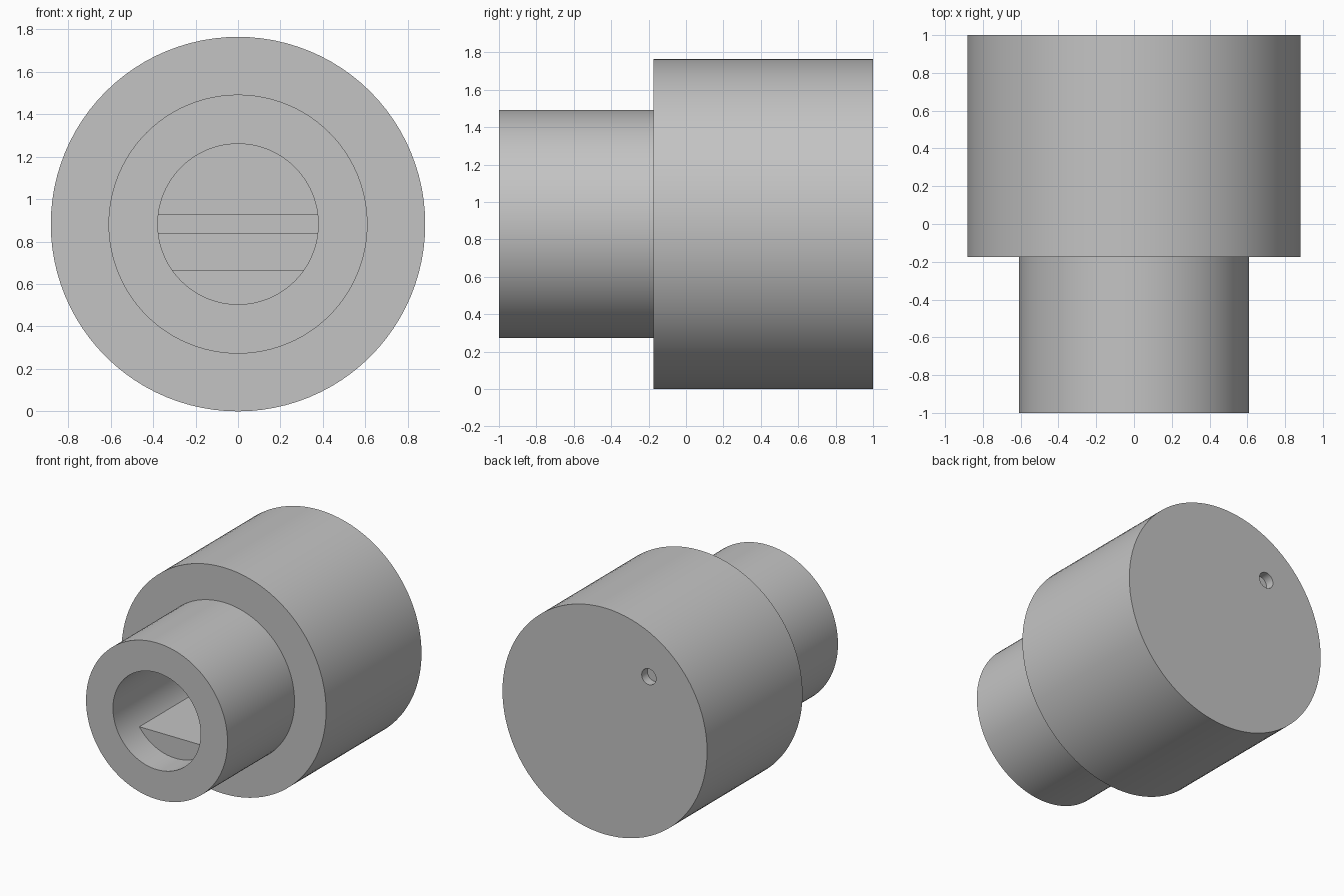
import bpy, bmesh, math
from mathutils import Vector, Matrix

cube = bpy.data.objects.get("Cube")
if cube:
    bpy.data.objects.remove(cube, do_unlink=True)

RADIUS = 0.882      # grip radius, also the height of the axis
NECK = 0.61
BORE = 0.378
BORE_END = 0.3
SEGMENTS = 96

grey = bpy.data.materials.new("plain grey")
grey.use_nodes = True
grey.diffuse_color = (0.55, 0.55, 0.55, 1)
grey.node_tree.nodes["Principled BSDF"].inputs["Base Color"].default_value = grey.diffuse_color


def finish(bm, name):
    bmesh.ops.recalc_face_normals(bm, faces=bm.faces)
    mesh = bpy.data.meshes.new(name)
    bm.to_mesh(mesh)
    bm.free()
    mesh.materials.append(grey)
    obj = bpy.data.objects.new(name, mesh)
    bpy.context.collection.objects.link(obj)
    return obj


def select(obj):
    bpy.ops.object.select_all(action='DESELECT')
    obj.select_set(True)
    bpy.context.view_layer.objects.active = obj


def lathe(name, profile):
    """Turn (radius, y) points about the axis of the knob."""
    bm = bmesh.new()
    verts = [bm.verts.new((r, y, RADIUS)) for r, y in profile]
    edges = [bm.edges.new(pair) for pair in zip(verts, verts[1:])]
    bmesh.ops.spin(bm, geom=verts + edges, cent=(0, 0, RADIUS), axis=(0, 1, 0),
                   angle=math.tau, steps=SEGMENTS)
    bmesh.ops.remove_doubles(bm, verts=bm.verts, dist=0.0001)
    return finish(bm, name)


def bore_fill(name, low, high, front):
    """Fill the bore between two heights, measured from the axis."""
    r = BORE + 0.005
    a, b = math.asin(max(low / r, -1)), math.asin(high / r)
    angles = [a + (b - a) * i / 24 for i in range(25)]
    angles += [math.pi - t for t in reversed(angles)]
    bm = bmesh.new()
    verts = [bm.verts.new((r * math.cos(t), front, RADIUS + r * math.sin(t))) for t in angles]
    bmesh.ops.remove_doubles(bm, verts=verts, dist=0.0001)
    face = bm.faces.new([v for v in verts if v.is_valid])
    out = bmesh.ops.extrude_face_region(bm, geom=[face], use_keep_orig=True)
    moved = [g for g in out["geom"] if isinstance(g, bmesh.types.BMVert)]
    bmesh.ops.translate(bm, verts=moved, vec=(0, BORE_END + 0.005 - front, 0))
    return finish(bm, name)


# Stepped body with a blind bore in the neck
body = lathe("knob_body", [(0, 1), (RADIUS, 1), (RADIUS, -0.175), (NECK, -0.175),
                           (NECK, -1), (BORE, -1), (BORE, BORE_END), (0, BORE_END)])

# Small round pointer dimple in the back face
bm = bmesh.new()
bmesh.ops.create_cone(bm, cap_ends=True, segments=32, radius1=0.062, radius2=0.062, depth=0.14,
                      matrix=Matrix.Translation((-0.38, 1, RADIUS + 0.447))
                      @ Matrix.Rotation(math.pi / 2, 4, 'X'))
cutter = finish(bm, "dimple_cutter")
cutter.hide_render = True
cut = body.modifiers.new("dimple", 'BOOLEAN')
cut.object = cutter
cut.operation = 'DIFFERENCE'
cut.solver = 'EXACT'
select(body)
bpy.ops.object.modifier_apply(modifier=cut.name)
bpy.data.objects.remove(cutter, do_unlink=True)

# Flat key along the bottom of the bore, and a thin blade deep inside it
key = bore_fill("bore_flat", -1, -0.215, -0.77)
blade = bore_fill("bore_blade", -0.045, 0.045, -0.1)

for part in (body, key, blade):
    select(part)
    bpy.ops.object.shade_smooth_by_angle(angle=math.radians(30))
